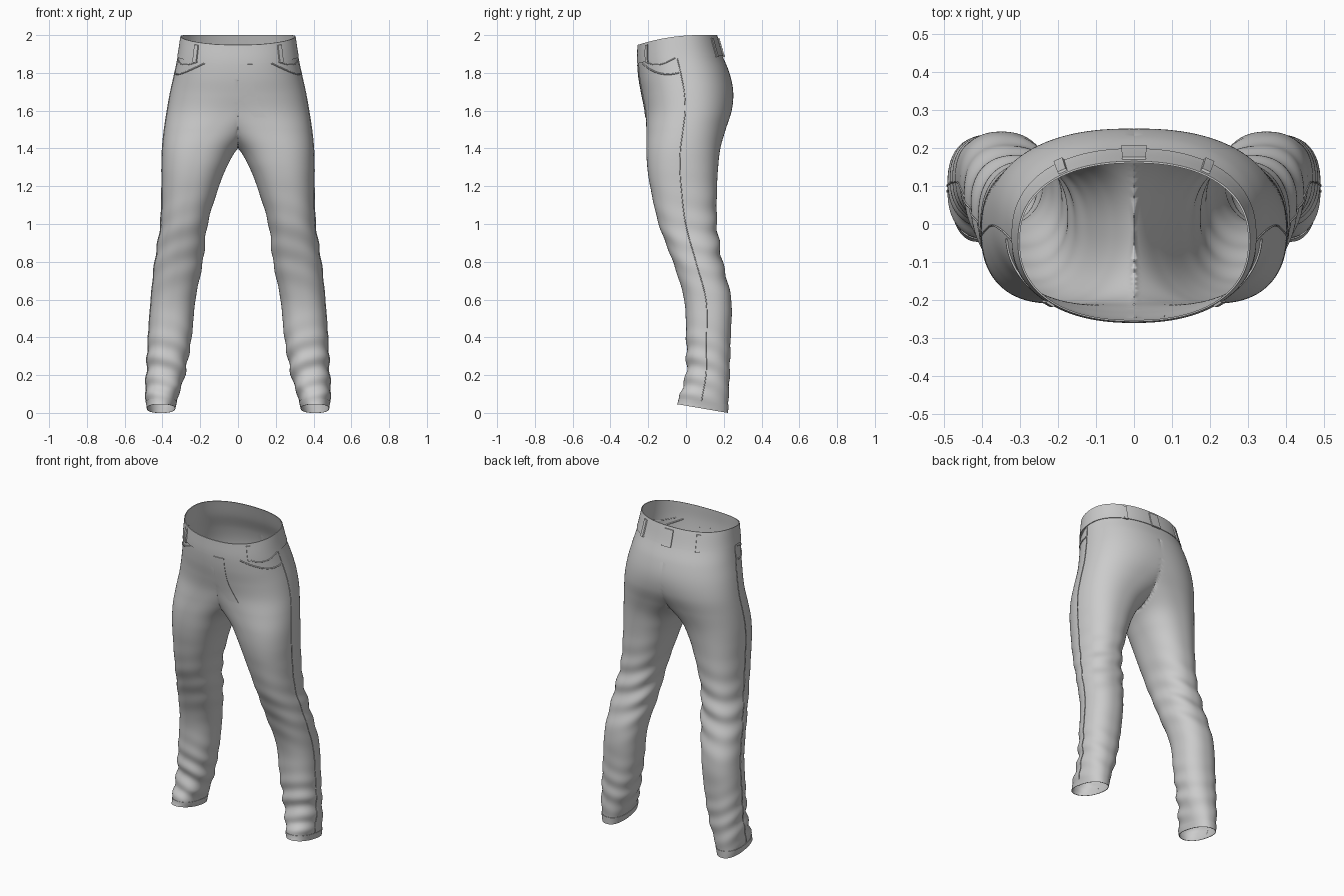
import bpy, bmesh, math

if "Cube" in bpy.data.objects:
    bpy.data.objects.remove(bpy.data.objects["Cube"])

# Body sections, top to bottom: z, inner x, outer x, front y, back y
KEYS = [
    (2.00, -.300, .300, -.252, .160), (1.90, -.315, .315, -.255, .190),
    (1.80, -.335, .335, -.248, .230), (1.70, -.340, .357, -.232, .250),
    (1.60, -.260, .375, -.215, .242), (1.50, -.120, .390, -.210, .210),
    (1.40, .000, .400, -.210, .182), (1.30, .060, .403, -.205, .170),
    (1.20, .100, .403, -.190, .165), (1.00, .160, .410, -.145, .165),
    (0.80, .185, .440, -.070, .195), (0.60, .225, .460, -.010, .240),
    (0.40, .245, .475, .000, .237), (0.20, .280, .485, -.003, .232),
    (0.10, .310, .490, -.028, .227), (0.00, .335, .481, -.045, .220)][::-1]
POWER = 2 / 2.3


def clamp(v):
    return max(0.0, min(1.0, v))


def section(z):
    """Smoothly interpolated section at height z."""
    z = max(0.0, min(2.0, z))
    i = max(k for k in range(len(KEYS) - 1) if KEYS[k][0] <= z)
    p, q = KEYS[i], KEYS[i + 1]
    o, r = KEYS[max(i - 1, 0)], KEYS[min(i + 2, len(KEYS) - 1)]
    h = q[0] - p[0]
    t = (z - p[0]) / h
    out = []
    for c in range(1, 5):
        m0 = (q[c] - o[c]) / (q[0] - o[0]) * h
        m1 = (r[c] - p[c]) / (r[0] - p[0]) * h
        out.append((2*t**3 - 3*t*t + 1) * p[c] + (t**3 - 2*t*t + t) * m0
                   + (3*t*t - 2*t**3) * q[c] + (t**3 - t*t) * m1)
    return out


def bump(z, mid, width):
    return math.exp(-((z - mid) / width) ** 2)


def point(z, deg, off=0.0):
    """Cloth surface point; deg -90 is front, 0 outer side, 90 back."""
    xi, xo, yf, yb = section(z)
    a = math.radians(deg)
    c, s = math.cos(a), math.sin(a)
    cx, cy = (xi + xo) / 2, (yf + yb) / 2
    x = (xo - xi) / 2 * math.copysign(abs(c) ** POWER, c)
    y = (yb - yf) / 2 * math.copysign(abs(s) ** POWER, s)
    # folds behind the knee and around the shin
    knee = bump(z, .88, .2) * (.35 + .65 * clamp(s + .3))
    shin = bump(z, .22, .17) * (.45 + .55 * clamp(.4 - s))
    off += .006 * knee * (math.sin(48 * z + 2.4 * c + 2 * s) - .3)
    off += .007 * shin * (math.sin(58 * z - 2.2 * c + 2.5 * s) - .3)
    n = math.hypot(x, y) or 1
    x, y = cx + x * (1 + off / n), cy + y * (1 + off / n)
    # dipped front waist and raised front hem
    z -= .05 * clamp((z - 1.5) / .5) * (max(0, .07 - y) / .32) ** 2
    z += .045 * clamp(1 - z / .15) * clamp((.22 - y) / .26)
    return max(0.0, x), y, z


def finish(name, bm, mirror=True):
    bmesh.ops.recalc_face_normals(bm, faces=bm.faces)
    me = bpy.data.meshes.new(name)
    bm.to_mesh(me)
    bm.free()
    ob = bpy.data.objects.new(name, me)
    bpy.context.collection.objects.link(ob)
    bpy.ops.object.select_all(action='DESELECT')
    bpy.context.view_layer.objects.active = ob
    ob.select_set(True)
    bpy.ops.object.shade_smooth_by_angle(angle=math.radians(50))
    if mirror:
        m = ob.modifiers.new("Mirror", 'MIRROR')
        m.merge_threshold = .0005
    return ob


def skin(rows, closed):
    bm = bmesh.new()
    vs = [[bm.verts.new(p) for p in row] for row in rows]
    n = len(vs[0])
    for lo, hi in zip(vs, vs[1:]):
        for j in range(n if closed else n - 1):
            k = (j + 1) % n
            quad = (lo[j], lo[k], hi[k], hi[j])
            if any(v.co.x > 1e-6 for v in quad):
                bm.faces.new(quad)
    loose = [v for v in bm.verts if not v.link_faces]
    bmesh.ops.delete(bm, geom=loose, context='VERTS')
    return bm


def patch(name, a0, a1, z0, z1, off, mirror=True, ends=True, na=8, nz=8):
    """Raised cloth piece following the surface, with turned-in edges."""
    angs = [(a0 + (a1 - a0) * i / na, off) for i in range(na + 1)]
    if ends:
        angs = [(a0, 0)] + angs + [(a1, 0)]
    zs = [(z0 + (z1 - z0) * i / nz, 1) for i in range(nz + 1)]
    zs = [(z0, 0)] + zs + [(z1, 0)]
    return finish(name, skin([[point(z, a, o * w) for a, o in angs]
                              for z, w in zs], False), mirror)


def cord(name, path, radius=.003):
    """Stitched seam lying on the cloth, on both sides."""
    cu = bpy.data.curves.new(name, 'CURVE')
    cu.dimensions = '3D'
    cu.bevel_depth, cu.bevel_resolution = radius, 1
    for side in (1, -1):
        sp = cu.splines.new('POLY')
        sp.points.add(len(path) - 1)
        for p, (z, a) in zip(sp.points, path):
            x, y, h = point(z, a, .001)
            p.co = (x * side, y, h, 1)
    ob = bpy.data.objects.new(name, cu)
    bpy.context.collection.objects.link(ob)


# Seat and legs: one lofted half, mirrored; the halves join above the crotch
N, R = 128, 160
finish("trousers_body", skin([[point(2 * i / R, 360 * j / N - 90) for j in range(N)]
                              for i in range(R + 1)], True))

# Waistband, hems and fly
patch("waistband", -90, 90, 1.89, 2.0, .005, ends=False, na=64)
patch("leg_hem", -90, 270, 0, .045, .003, ends=False, na=96, nz=3)
patch("fly_flap", -89.5, -79, 1.57, 1.885, .004, mirror=False)

# Belt loops
for label, a in (("front", -48), ("side", 56)):
    patch(label + "_belt_loop", a - 2.5, a + 2.5, 1.885, 1.985, .012)
patch("back_belt_loop", 86, 90, 1.885, 1.985, .012)

# Front pocket openings and side seams
T = [i / 24 for i in range(25)]
cord("pocket_edge", [(1.885 - .085 * math.sin(t * math.pi * .6), -60 + 55 * t) for t in T], .004)
cord("pocket_lining_seam", [(1.885 - .025 * math.sin(t * math.pi), -50 + 45 * t) for t in T])
cord("side_seam", [(1.885 - 1.86 * i / 150, -3) for i in range(151)], .0025)
